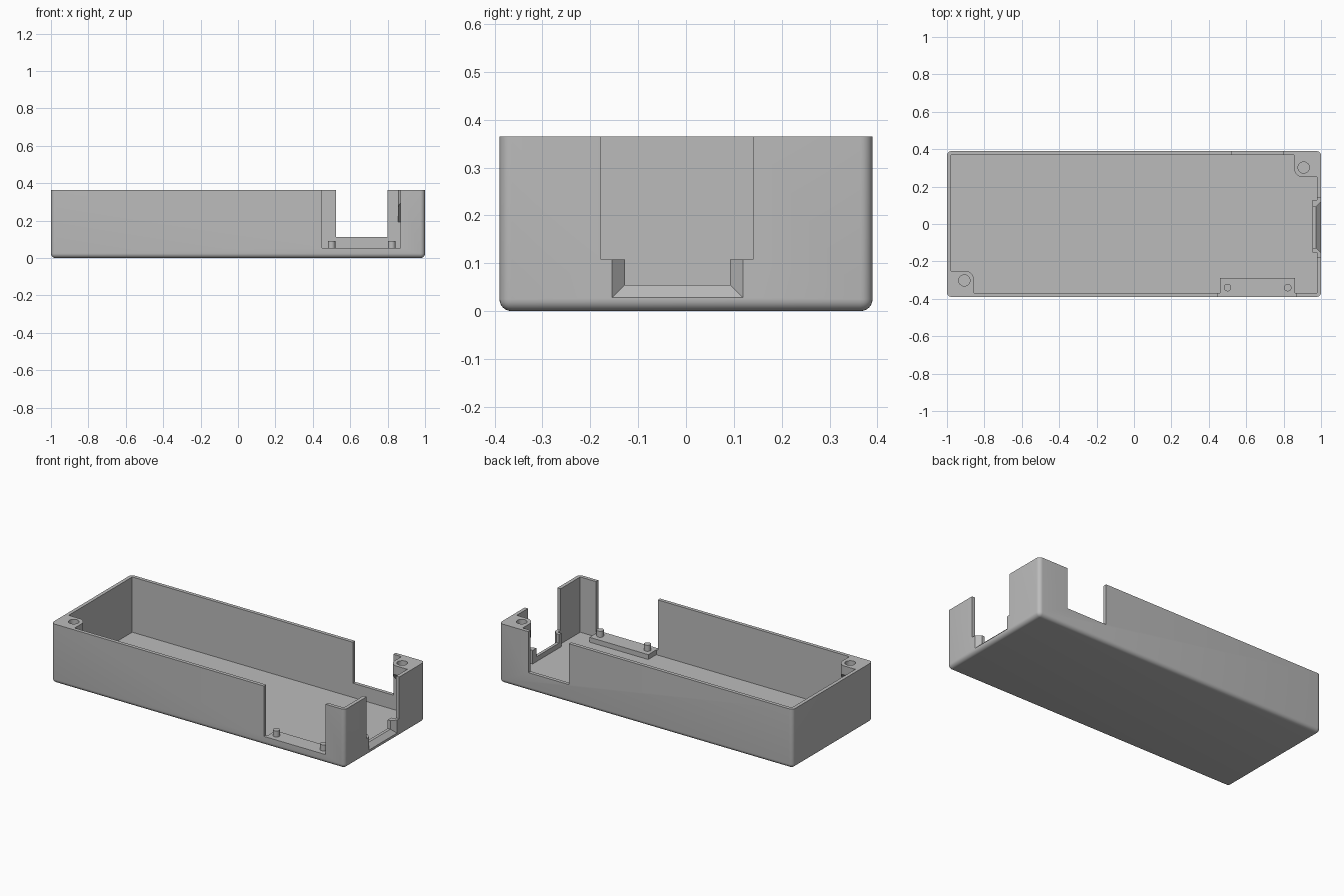
import bpy, bmesh, math
from mathutils import Vector

cube = bpy.data.objects.get("Cube")
if cube:
    bpy.data.objects.remove(cube, do_unlink=True)

grey = bpy.data.materials.new("plastic grey")
grey.use_nodes = True
colour = (0.5, 0.5, 0.5, 1)
grey.diffuse_color = colour
grey.node_tree.nodes["Principled BSDF"].inputs["Base Color"].default_value = colour

LX, LY, H = 1.0, 0.39, 0.365     # outer half sizes and height
WALL, FLOOR = 0.022, 0.025
IX, IY = LX - WALL, LY - WALL    # inner wall faces
OVER = H + 0.1                   # cutters reach above the rim


def finish(bm, name):
    bmesh.ops.recalc_face_normals(bm, faces=bm.faces)
    mesh = bpy.data.meshes.new(name)
    bm.to_mesh(mesh)
    bm.free()
    mesh.materials.append(grey)
    obj = bpy.data.objects.new(name, mesh)
    bpy.context.collection.objects.link(obj)
    return obj


def hull(name, points):
    """Convex solid around a set of points."""
    bm = bmesh.new()
    for p in points:
        bm.verts.new(p)
    bmesh.ops.convex_hull(bm, input=bm.verts)
    bmesh.ops.dissolve_limit(bm, angle_limit=0.01, verts=bm.verts, edges=bm.edges)
    return finish(bm, name)


def box(name, x, y, z):
    return hull(name, [(a, b, c) for a in x for b in y for c in z])


def cylinder(name, x, y, z0, z1, r, sides=32):
    ring = [(x + r * math.cos(i * math.tau / sides), y + r * math.sin(i * math.tau / sides))
            for i in range(sides)]
    return hull(name, [(a, b, z) for a, b in ring for z in (z0, z1)])


def combine(target, other, operation):
    """Apply a boolean and remove the helper."""
    mod = target.modifiers.new("join", 'BOOLEAN')
    mod.operation, mod.object, mod.solver = operation, other, 'EXACT'
    bpy.context.view_layer.objects.active = target
    bpy.ops.object.modifier_apply(modifier=mod.name)
    bpy.data.objects.remove(other, do_unlink=True)


def boss(side):
    """Rounded screw boss in a corner, its underside sloping to the long wall."""
    r, x0, y0 = 0.05, 0.855, 0.25
    profile = [(IX + 0.008, y0), (IX + 0.008, IY + 0.008), (x0, IY + 0.008)]
    for i in range(13):
        a = math.pi + i * math.pi / 24
        profile.append((x0 + r + r * math.cos(a), y0 + r + r * math.sin(a)))
    points = []
    for x, y in profile:
        points += [(side * x, side * y, H), (side * x, side * y, 0.31 - (y - y0))]
    return hull("screw_boss", points)


# Outer body with rounded upright and bottom edges
bm = bmesh.new()
bmesh.ops.create_cube(bm, size=1)
for v in bm.verts:
    v.co = Vector((v.co.x * 2 * LX, v.co.y * 2 * LY, (v.co.z + 0.5) * H))
edges = [e for e in bm.edges if min(v.co.z for v in e.verts) < H / 2]
bmesh.ops.bevel(bm, geom=edges, offset=0.025, segments=6, profile=0.5, affect='EDGES')
case = finish(bm, "case")

# Hollow interior
combine(case, box("cavity", (-IX, IX), (-IY, IY), (FLOOR, OVER)), 'DIFFERENCE')

# Openings in the front, back and right-hand walls
combine(case, box("front_opening", (0.45, 0.87), (-0.5, -IY + 0.005), (0.055, OVER)), 'DIFFERENCE')
combine(case, box("back_opening", (0.525, 0.80), (IY - 0.005, 0.5), (0.113, OVER)), 'DIFFERENCE')
combine(case, box("end_opening", (IX - 0.005, 1.1), (-0.178, 0.14), (0.108, OVER)), 'DIFFERENCE')

# Thickened frame behind the end opening
combine(case, box("socket_frame", (0.955, IX + 0.005), (-0.152, 0.127), (0.015, 0.108)), 'UNION')

# Flared socket cut through the frame
combine(case, box("socket_hole", (0.94, 0.98), (-0.128, 0.092), (0.055, OVER)), 'DIFFERENCE')
flare = []
for x, grow in ((0.973, 0), (1.003, 0.03)):
    for y in (-0.128 - grow, 0.092 + grow):
        flare += [(x, y, 0.055 - grow), (x, y, OVER)]
combine(case, hull("socket_flare", flare), 'DIFFERENCE')

# Board shelf with two locating pegs
combine(case, box("shelf", (0.46, 0.86), (-IY - 0.005, -0.29), (0.015, 0.055)), 'UNION')
for x in (0.5, 0.822):
    combine(case, cylinder("peg", x, -0.34, 0.045, 0.092, 0.02), 'UNION')

# Screw bosses in opposite corners
for side in (1, -1):
    combine(case, boss(side), 'UNION')
    combine(case, cylinder("screw_hole", side * 0.907, side * 0.302, 0.15, OVER, 0.03), 'DIFFERENCE')

# Smooth the rounded edges, keep the rest crisp
bpy.ops.object.select_all(action='DESELECT')
case.select_set(True)
bpy.context.view_layer.objects.active = case
bpy.ops.object.shade_smooth_by_angle(angle=math.radians(30))
